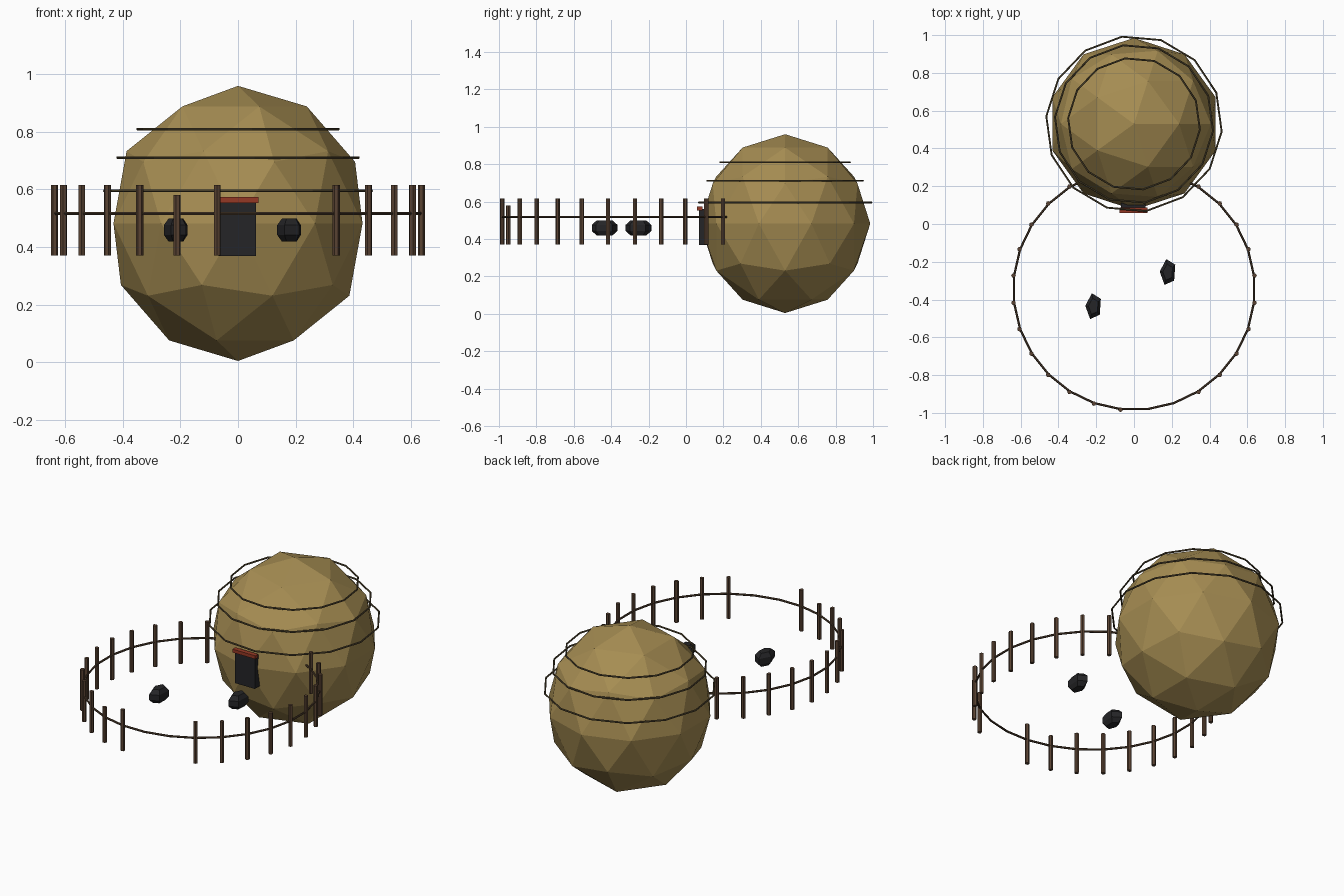
import bpy
import bmesh
from math import sin, cos, pi, radians
from mathutils import Matrix, Vector

old = bpy.data.objects.get("Cube")
if old:
    bpy.data.objects.remove(old, do_unlink=True)


def material(name, rgb):
    m = bpy.data.materials.new(name)
    m.use_nodes = True
    m.diffuse_color = (*rgb, 1)
    m.node_tree.nodes["Principled BSDF"].inputs["Base Color"].default_value = (*rgb, 1)
    return m


straw = material("straw", (0.38, 0.265, 0.085))
twine = material("twine", (0.1, 0.075, 0.035))
wood = material("post wood", (0.1, 0.055, 0.032))
rail_wood = material("rail wood", (0.075, 0.045, 0.025))
charcoal = material("charcoal", (0.018, 0.018, 0.02))
red = material("red", (0.3, 0.04, 0.018))


def finish(name, bm, mat):
    bmesh.ops.recalc_face_normals(bm, faces=bm.faces)
    mesh = bpy.data.meshes.new(name)
    bm.to_mesh(mesh)
    bm.free()
    mesh.materials.append(mat)
    obj = bpy.data.objects.new(name, mesh)
    bpy.context.collection.objects.link(obj)
    return obj


def box(name, size, centre, mat):
    bm = bmesh.new()
    bmesh.ops.create_cube(bm, size=1)
    bmesh.ops.scale(bm, vec=size, verts=bm.verts)
    obj = finish(name, bm, mat)
    obj.location = centre


def lathe(name, profile, sides, offset, mat, closed=False):
    """Sweep (radius, z) points round z; a closed profile makes a ring."""
    bm = bmesh.new()
    loops = []
    for r, z in profile:
        angles = [offset + 2 * pi * i / sides for i in range(sides)]
        loops.append([bm.verts.new((r * cos(a), r * sin(a), z)) for a in angles])
    pairs = list(zip(loops, loops[1:]))
    if closed:
        pairs.append((loops[-1], loops[0]))
    else:
        bm.faces.new(loops[0])
        bm.faces.new(loops[-1])
    for low, high in pairs:
        for i in range(sides):
            j = (i + 1) % sides
            bm.faces.new((low[i], low[j], high[j], high[i]))
    return finish(name, bm, mat)


def ring(name, radius, tube, sides, offset, centre, mat):
    section = [(radius + tube * cos(k * pi / 3), tube * sin(k * pi / 3)) for k in range(6)]
    lathe(name, section, sides, offset, mat, closed=True).location = centre


# Faceted straw hut
HUT = Vector((0, 0.53, 0.482))
bm = bmesh.new()
bmesh.ops.create_icosphere(bm, subdivisions=2, radius=1)
bmesh.ops.scale(bm, vec=(0.455, 0.455, 0.478), verts=bm.verts)
finish("hut", bm, straw).location = HUT

# Loose bands tied round the hut
for i, (radius, z) in enumerate([(0.466, 0.595), (0.42, 0.711), (0.35, 0.81)]):
    ring(f"hut_band_{i + 1}", radius, 0.005, 14, radians(-5), (0, HUT.y, z), twine)

# Doorway and lintel
box("door", (0.13, 0.06, 0.19), (-0.003, 0.1, 0.464), charcoal)
box("door_lintel", (0.15, 0.028, 0.02), (-0.003, 0.073, 0.563), red)

# Fence: evenly spaced posts with a gateway gap and a gap at the hut
PEN = Vector((0, -0.345, 0.37))
COUNT, RADIUS = 28, 0.642
STEP = 2 * pi / COUNT
ring("fence_rail", RADIUS - 0.003, 0.006, COUNT, STEP / 2 - pi / 2,
     PEN + Vector((0, 0, 0.147)), rail_wood)
gate, hidden = (0, 1), (12, 13, 14, 15)
for i in range(COUNT):
    if i in gate or i in hidden:
        continue
    a = STEP * (i + 0.5) - pi / 2
    height = 0.21 if i == COUNT - 2 else 0.245
    post = lathe(f"fence_post_{i}", [(0.0125, 0), (0.0125, height)], 6, a, wood)
    post.location = PEN + Vector((RADIUS * cos(a), RADIUS * sin(a), 0))

# Five-sided boulders inside the pen
for i, (x, y) in enumerate([(-0.214, -0.436), (0.18, -0.255)]):
    rock = lathe(f"boulder_{i + 1}", [(0.62, -1), (1, -0.42), (1, 0.42), (0.62, 1)],
                 5, radians(36), charcoal)
    rock.data.transform(Matrix.Rotation(radians(-4), 4, "Z") @ Matrix.Diagonal((0.044, 0.072, 0.04, 1)))
    rock.location = (x, y, 0.459)
